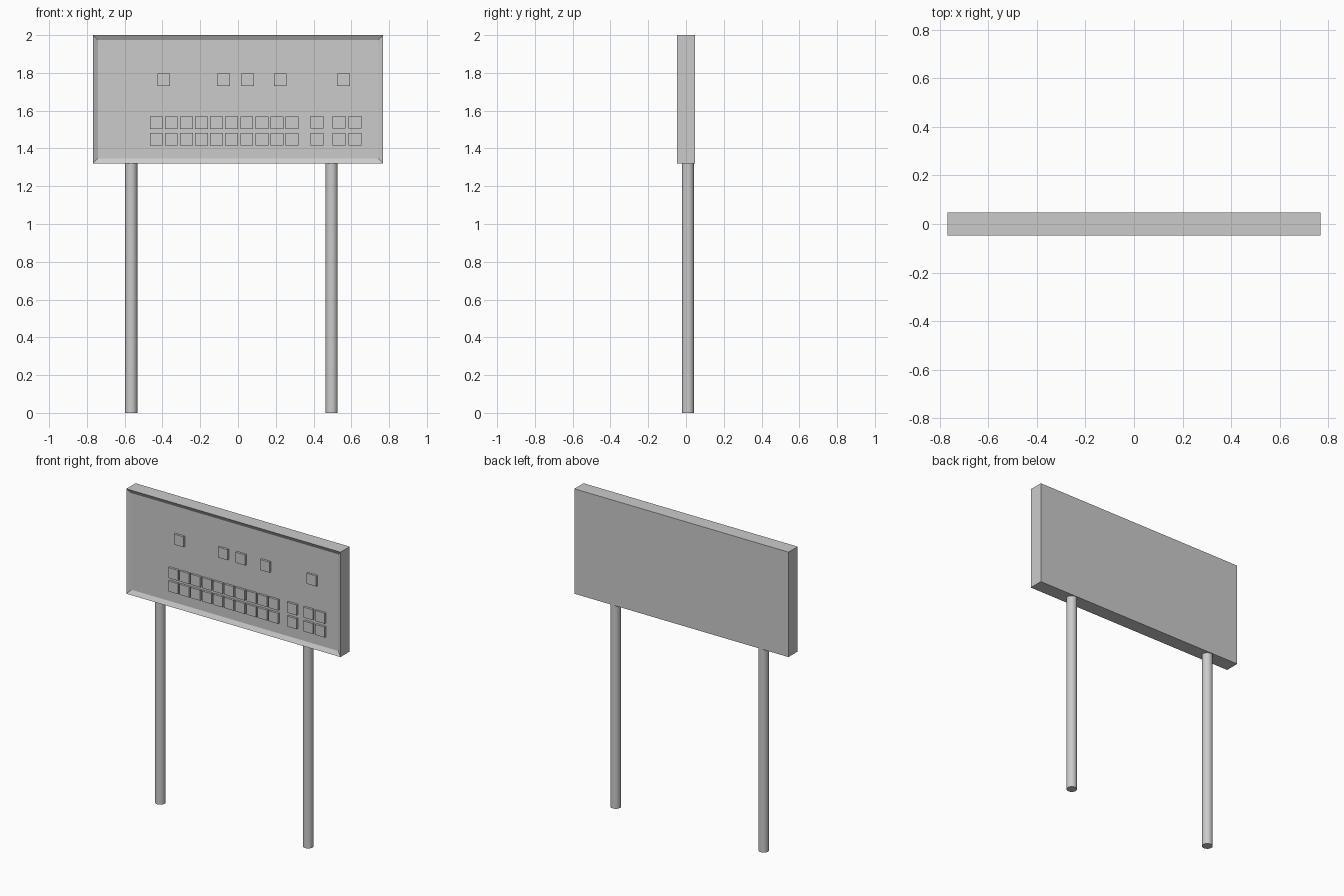
import bpy, bmesh

if "Cube" in bpy.data.objects:
    bpy.data.objects.remove(bpy.data.objects["Cube"])

FRONT, BACK = -0.047, 0.047
RECESS = 0.015


def box(bm, x0, x1, y0, y1, z0, z1):
    """Add an axis-aligned box to a bmesh."""
    verts = bmesh.ops.create_cube(bm, size=1)["verts"]
    for v in verts:
        v.co.x = x1 if v.co.x > 0 else x0
        v.co.y = y1 if v.co.y > 0 else y0
        v.co.z = z1 if v.co.z > 0 else z0


def finish(bm, name):
    mesh = bpy.data.meshes.new(name)
    bm.to_mesh(mesh)
    bm.free()
    obj = bpy.data.objects.new(name, mesh)
    bpy.context.collection.objects.link(obj)
    return obj


# Sign board with a recessed front panel
bm = bmesh.new()
box(bm, -0.768, 0.768, FRONT, BACK, 1.32, 2.0)
bm.normal_update()
front = min(bm.faces, key=lambda f: f.calc_center_median().y)
bmesh.ops.inset_region(bm, faces=[front], thickness=0.038)
bmesh.ops.translate(bm, verts=front.verts, vec=(0, RECESS, 0))
finish(bm, "sign_board")


# Raised square tiles on the panel
def tiles(name, xs, zs, half=0.034):
    bm = bmesh.new()
    for x in xs:
        for z in zs:
            box(bm, x - half, x + half, FRONT + 0.001, FRONT + RECESS + 0.002,
                z - half, z + half)
    finish(bm, name)


tiles("upper_tiles", [-0.393, -0.077, 0.05, 0.224, 0.559], [1.764])
tiles("lower_tiles", [-0.433 + 0.0799 * i for i in range(10)], [1.449, 1.536])
tiles("right_tiles", [0.418, 0.535, 0.62], [1.449, 1.539])

# Round support posts
for name, x in (("left_post", -0.565), ("right_post", 0.496)):
    bpy.ops.mesh.primitive_cylinder_add(vertices=32, radius=0.032, depth=1.32,
                                        location=(x, 0.011, 0.66))
    bpy.context.object.name = name
    bpy.ops.object.shade_smooth_by_angle()
